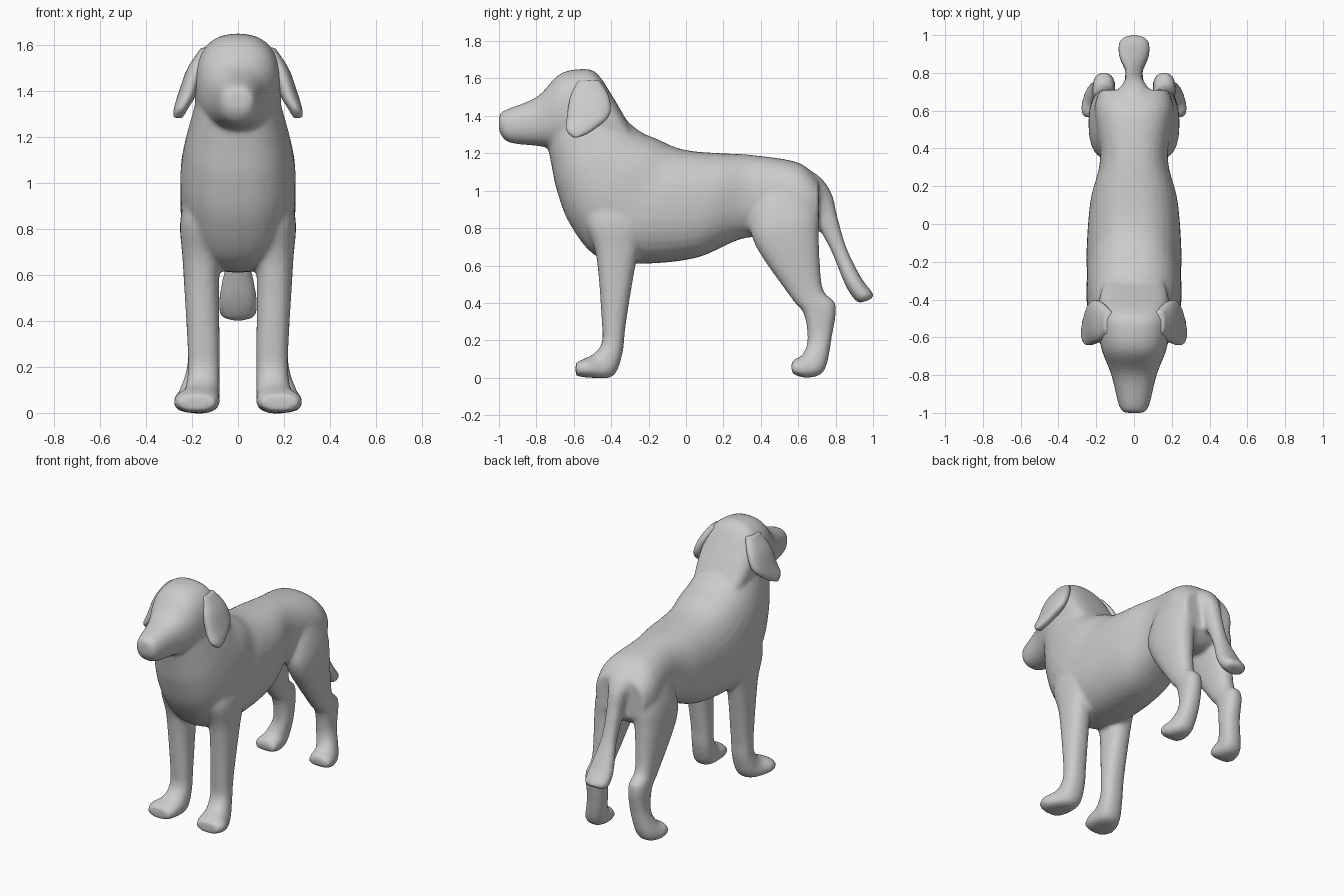
import bpy, bmesh, math
from mathutils import Vector

cube = bpy.data.objects.get("Cube")
if cube:
    bpy.data.objects.remove(cube)

coat = bpy.data.materials.new("grey_coat")
coat.use_nodes = True
grey = (0.6, 0.6, 0.6, 1)
coat.diffuse_color = grey
coat.node_tree.nodes["Principled BSDF"].inputs["Base Color"].default_value = grey


def oval(edge, opposite, half, centre=0):
    """Cross-section given by two opposite (y, z) edge points, half width and centre x."""
    return Vector((*edge, *opposite, half, centre))


def spline(before, start, end, after, t):
    """Smooth in-between section passing through every given section."""
    leave, arrive = (end - before) / 2, (after - start) / 2
    ease = t * t * (3 - 2 * t)
    return (start.lerp(end, ease) + leave * t * (1 - t) ** 2 - arrive * t * t * (1 - t))


def fuller(value, power=.85):
    """Push a sine or cosine outward so the ovals become slightly boxy."""
    return math.copysign(abs(value) ** power, value)


def loft(bm, sections, side=1, segments=32, steps=7):
    """Skin a closed tube over the sections; side -1 mirrors it in x."""
    padded = [sections[0], *sections, sections[-1]]
    smooth_sections = [spline(*padded[i:i + 4], step / steps)
                       for i in range(len(sections) - 1) for step in range(steps)]
    smooth_sections.append(sections[-1])
    loops = []
    for section in smooth_sections:
        half, centre = section[4], section[5]
        edge, opposite = Vector(section[0:2]), Vector(section[2:4])
        middle, reach = (edge + opposite) / 2, (edge - opposite) / 2
        loop = []
        for k in range(segments):
            angle = math.tau * k / segments
            point = middle + reach * fuller(math.cos(angle))
            x = centre + half * fuller(math.sin(angle))
            loop.append(bm.verts.new((side * x, point.x, point.y)))
        loops.append(loop)
    for lower, upper in zip(loops, loops[1:]):
        for k in range(segments):
            n = (k + 1) % segments
            bm.faces.new((lower[k], lower[n], upper[n], upper[k]))
    bm.faces.new(reversed(loops[0]))
    bm.faces.new(loops[-1])


def finish(name, bm, voxel, passes):
    """Turn the lofted tubes into one blended, smooth-shaded skin."""
    bmesh.ops.recalc_face_normals(bm, faces=bm.faces)
    mesh = bpy.data.meshes.new(name)
    bm.to_mesh(mesh)
    bm.free()
    mesh.materials.append(coat)
    mesh.shade_smooth()
    skin = bpy.data.objects.new(name, mesh)
    bpy.context.collection.objects.link(skin)
    blend = skin.modifiers.new("blend", 'REMESH')
    blend.mode = 'VOXEL'
    blend.voxel_size = voxel
    blend.use_smooth_shade = True
    soften = skin.modifiers.new("soften", 'SMOOTH')
    soften.iterations = passes


# Neck, chest, belly and rump
torso = [
    oval(edge=(-.45, 1.53), opposite=(-.74, 1.24), half=.17),
    oval(edge=(-.35, 1.41), opposite=(-.72, 1.14), half=.2),
    oval(edge=(-.25, 1.32), opposite=(-.69, 1), half=.23),
    oval(edge=(-.14, 1.27), opposite=(-.62, .82), half=.25),
    oval(edge=(-.05, 1.23), opposite=(-.48, .65), half=.25),
    oval(edge=(.05, 1.21), opposite=(-.27, .61), half=.25),
    oval(edge=(.2, 1.2), opposite=(.05, .64), half=.23),
    oval(edge=(.36, 1.19), opposite=(.33, .75), half=.18),
    oval(edge=(.6, 1.15), opposite=(.6, .72), half=.21),
    oval(edge=(.71, 1.06), opposite=(.71, .79), half=.18),
]

# Muzzle and skull, sinking into the neck
head = [
    oval(edge=(-1, 1.4), opposite=(-1, 1.32), half=.05),
    oval(edge=(-.97, 1.43), opposite=(-.95, 1.26), half=.08),
    oval(edge=(-.8, 1.5), opposite=(-.8, 1.24), half=.12),
    oval(edge=(-.68, 1.62), opposite=(-.66, 1.22), half=.17),
    oval(edge=(-.57, 1.65), opposite=(-.55, 1.2), half=.19),
    oval(edge=(-.48, 1.63), opposite=(-.45, 1.2), half=.19),
    oval(edge=(-.39, 1.5), opposite=(-.36, 1.2), half=.18),
    oval(edge=(-.28, 1.31), opposite=(-.28, 1.2), half=.15),
]

# Drooping tail with a wide tip
tail = [
    oval(edge=(.61, 1.14), opposite=(.5, .95), half=.13),
    oval(edge=(.72, 1.07), opposite=(.6, .9), half=.1),
    oval(edge=(.78, .98), opposite=(.67, .88), half=.06),
    oval(edge=(.81, .86), opposite=(.71, .8), half=.05),
    oval(edge=(.86, .69), opposite=(.78, .67), half=.05),
    oval(edge=(.94, .53), opposite=(.85, .5), half=.08),
    oval(edge=(1, .45), opposite=(.9, .42), half=.08),
    oval(edge=(.99, .42), opposite=(.93, .4), half=.05),
]

# Shoulder, straight foreleg and paw
front_leg = [
    oval(edge=(-.5, 1.05), opposite=(-.2, 1.05), half=.08, centre=.11),
    oval(edge=(-.54, .85), opposite=(-.2, .85), half=.1, centre=.15),
    oval(edge=(-.48, .65), opposite=(-.26, .65), half=.08, centre=.16),
    oval(edge=(-.45, .3), opposite=(-.32, .3), half=.07, centre=.15),
    oval(edge=(-.45, .19), opposite=(-.34, .13), half=.07, centre=.15),
    oval(edge=(-.49, .13), opposite=(-.39, .01), half=.08, centre=.16),
    oval(edge=(-.55, .1), opposite=(-.51, 0), half=.1, centre=.18),
    oval(edge=(-.59, .08), opposite=(-.59, .01), half=.08, centre=.18),
]

# Haunch, hock and paw
hind_leg = [
    oval(edge=(.42, 1.05), opposite=(.66, 1.05), half=.08, centre=.1),
    oval(edge=(.35, .87), opposite=(.71, .87), half=.1, centre=.13),
    oval(edge=(.37, .71), opposite=(.71, .74), half=.09, centre=.15),
    oval(edge=(.56, .43), opposite=(.73, .48), half=.06, centre=.16),
    oval(edge=(.63, .34), opposite=(.8, .39), half=.06, centre=.16),
    oval(edge=(.65, .2), opposite=(.78, .22), half=.06, centre=.16),
    oval(edge=(.62, .12), opposite=(.74, .04), half=.07, centre=.19),
    oval(edge=(.58, .1), opposite=(.65, 0), half=.08, centre=.2),
    oval(edge=(.56, .07), opposite=(.57, .02), half=.07, centre=.2),
]

# Hanging ear flap
ear = [
    oval(edge=(-.58, 1.59), opposite=(-.46, 1.59), half=.03, centre=.13),
    oval(edge=(-.62, 1.5), opposite=(-.41, 1.5), half=.04, centre=.18),
    oval(edge=(-.64, 1.38), opposite=(-.41, 1.4), half=.04, centre=.22),
    oval(edge=(-.64, 1.32), opposite=(-.5, 1.32), half=.03, centre=.25),
    oval(edge=(-.6, 1.28), opposite=(-.56, 1.29), half=.02, centre=.26),
]

body = bmesh.new()
for part in (torso, head, tail):
    loft(body, part)
for leg in (front_leg, hind_leg):
    for side in (1, -1):
        loft(body, leg, side)
finish("dog_body", body, voxel=.013, passes=6)

for name, side in (("left_ear", 1), ("right_ear", -1)):
    flap = bmesh.new()
    loft(flap, ear, side)
    finish(name, flap, voxel=.009, passes=3)
